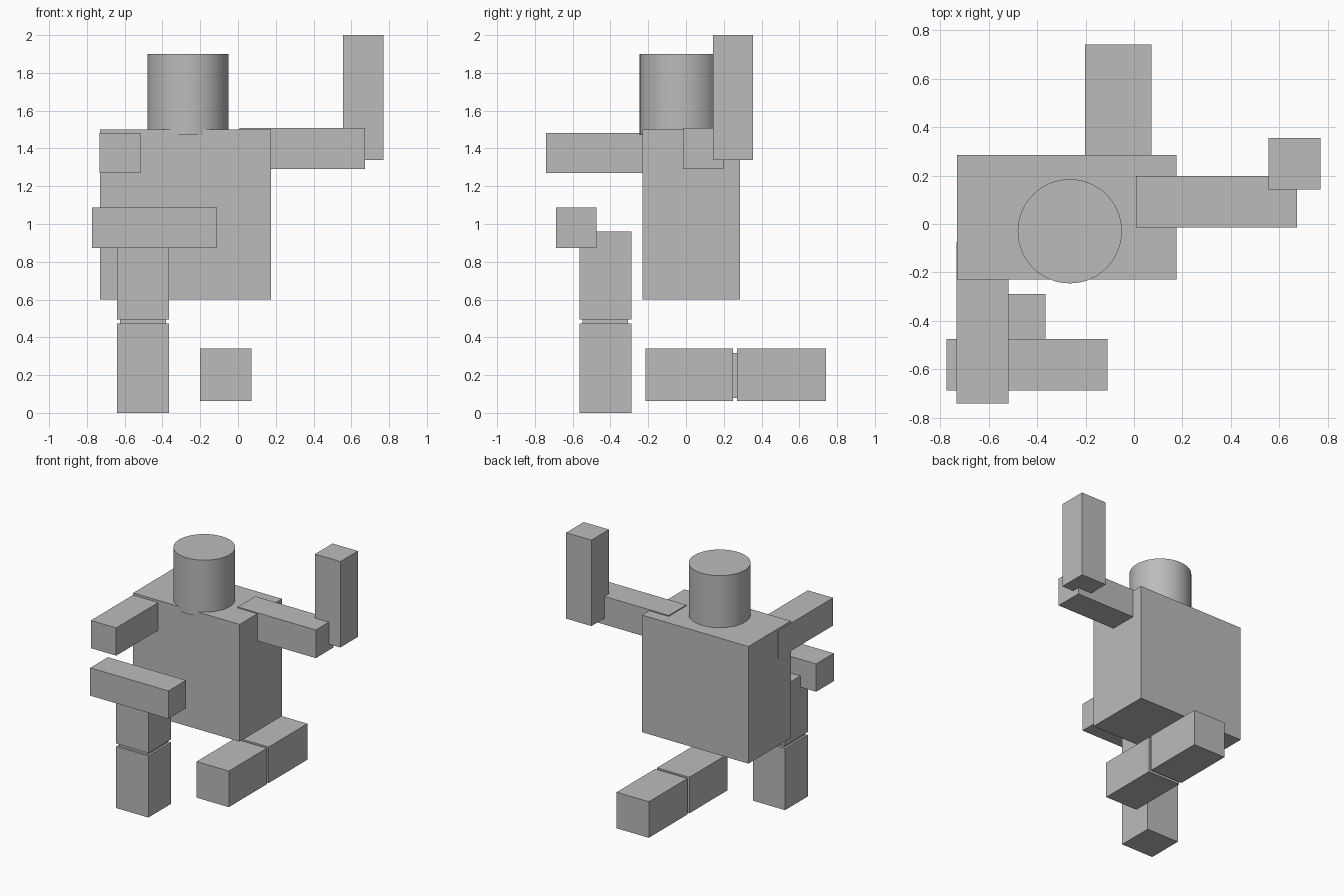
import bpy

if "Cube" in bpy.data.objects:
    bpy.data.objects.remove(bpy.data.objects["Cube"])

grey = bpy.data.materials.new("plain grey")
grey.diffuse_color = (0.5, 0.5, 0.5, 1)
grey.use_nodes = True
grey.node_tree.nodes["Principled BSDF"].inputs["Base Color"].default_value = grey.diffuse_color


def finish(name):
    ob = bpy.context.object
    ob.name = name
    ob.data.materials.append(grey)
    return ob


def box(name, x, y, z):
    """Box spanning the given (min, max) ranges."""
    spans = (x, y, z)
    bpy.ops.mesh.primitive_cube_add(size=1, location=[(a + b) / 2 for a, b in spans])
    ob = finish(name)
    ob.scale = [b - a for a, b in spans]
    bpy.ops.object.transform_apply(location=False, rotation=False, scale=True)
    return ob


# Torso
box("torso", (-0.73, 0.175), (-0.23, 0.285), (0.6, 1.5))

# Head
bpy.ops.mesh.primitive_cylinder_add(vertices=64, radius=0.215, depth=0.43,
                                    location=(-0.265, -0.03, 1.685))
finish("head")
bpy.ops.object.shade_smooth_by_angle()

# Raised arm
box("raised_upper_arm", (0.008, 0.672), (-0.015, 0.198), (1.292, 1.508))
box("raised_forearm", (0.555, 0.77), (0.142, 0.355), (1.34, 2.0))

# Forward arm with the forearm across the body
box("forward_upper_arm", (-0.732, -0.517), (-0.74, -0.075), (1.27, 1.483))
box("forward_forearm", (-0.774, -0.11), (-0.688, -0.474), (0.874, 1.088))

# Standing leg, with a slim knee joint between its halves
box("standing_thigh", (-0.64, -0.366), (-0.565, -0.288), (0.495, 0.96))
box("standing_knee", (-0.624, -0.382), (-0.549, -0.307), (0.47, 0.5))
box("standing_shin", (-0.64, -0.366), (-0.565, -0.288), (0.0, 0.473))

# Kneeling leg, lying flat front to back
box("kneeling_thigh", (-0.202, 0.072), (-0.215, 0.248), (0.063, 0.34))
box("kneeling_knee", (-0.186, 0.056), (0.24, 0.28), (0.08, 0.318))
box("kneeling_shin", (-0.202, 0.072), (0.27, 0.74), (0.063, 0.34))
